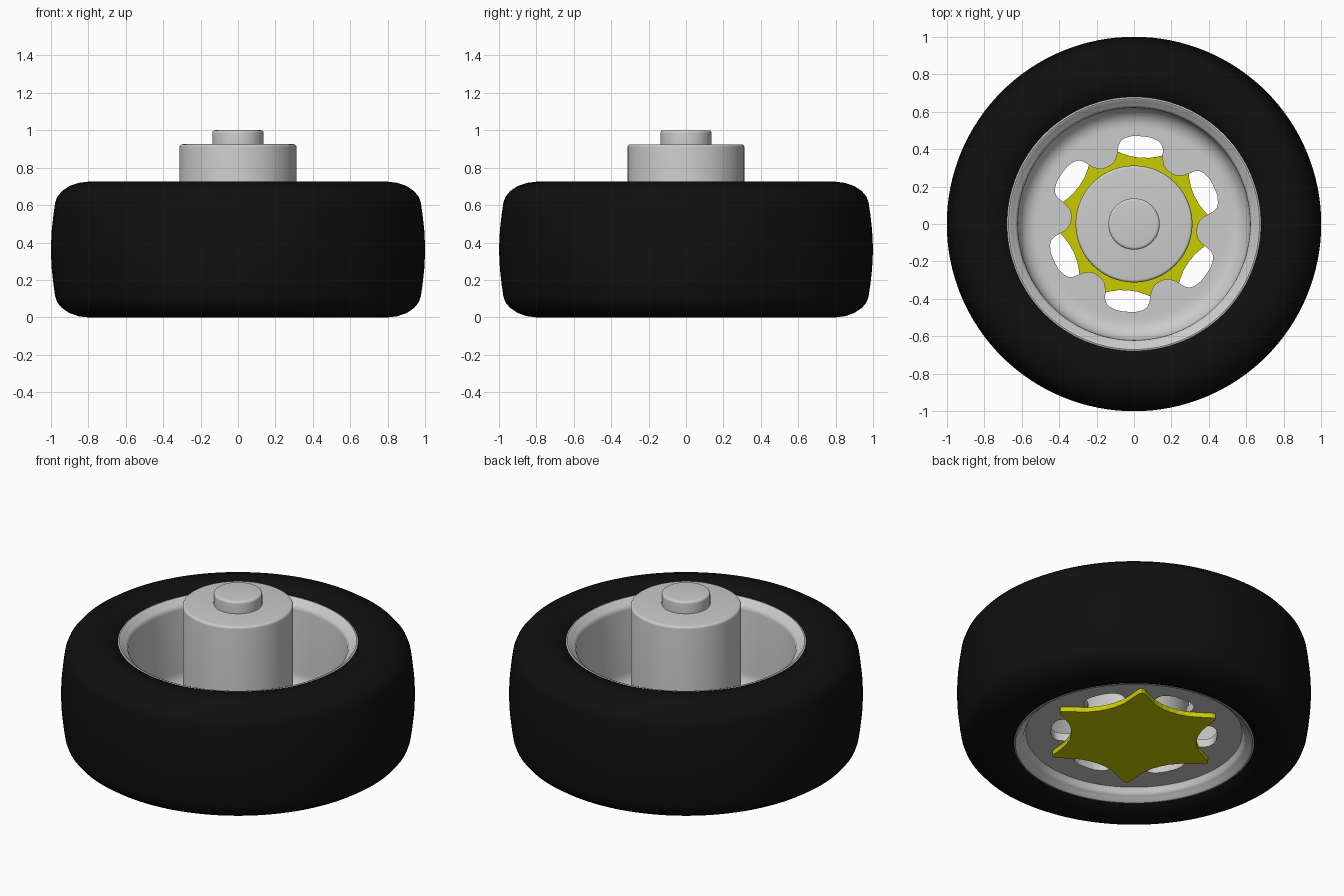
import bpy, bmesh, math

if "Cube" in bpy.data.objects:
    bpy.data.objects.remove(bpy.data.objects["Cube"])


def polar(table):
    """Six-fold mirrored outline: radius against degrees from a window centre."""
    def radius(deg):
        p = abs((deg - 85 + 30) % 60 - 30)
        for (a, ra), (b, rb) in zip(table, table[1:]):
            if p <= b:
                return ra + (rb - ra) * (p - a) / (b - a)
        return table[-1][1]
    return radius


def loft(name, rings, n, loop=False, color=None):
    """Stack rings (radius or outline, z); close as a loop or cap both ends."""
    bm = bmesh.new()
    rows = []
    for r, z in rings:
        row = []
        for i in range(n):
            deg = 360 * i / n
            rr = r(deg) if callable(r) else r
            a = math.radians(deg)
            row.append(bm.verts.new((rr * math.cos(a), rr * math.sin(a), z)))
        rows.append(row)
    pairs = list(zip(rows, rows[1:]))
    if loop:
        pairs.append((rows[-1], rows[0]))
    for a, b in pairs:
        for i in range(n):
            j = (i + 1) % n
            bm.faces.new((a[i], a[j], b[j], b[i]))
    if not loop:
        bm.faces.new(rows[0])
        bm.faces.new(rows[-1])
    bmesh.ops.recalc_face_normals(bm, faces=bm.faces)
    me = bpy.data.meshes.new(name)
    bm.to_mesh(me)
    bm.free()
    ob = bpy.data.objects.new(name, me)
    bpy.context.collection.objects.link(ob)
    if color:
        mat = bpy.data.materials.new(name)
        mat.diffuse_color = color
        mat.use_nodes = True
        mat.node_tree.nodes["Principled BSDF"].inputs["Base Color"].default_value = mat.diffuse_color
        me.materials.append(mat)
    bpy.ops.object.select_all(action='DESELECT')
    ob.select_set(True)
    bpy.context.view_layer.objects.active = ob
    bpy.ops.object.shade_smooth_by_angle(angle=math.radians(35))
    return ob


def rounded_cylinder(name, r, z0, z1, f):
    rings = [(r, z0)]
    for i in range(6):
        a = math.pi / 2 * i / 5
        rings.append((r - f + f * math.cos(a), z1 - f + f * math.sin(a)))
    loft(name, rings, 96)


# Tyre: lower half profile from bead to tread, mirrored to the top
H = 0.725
half = [(0.66, 0.05), (0.68, 0.033), (0.72, 0.012), (0.76, 0.003), (0.80, 0.0),
        (0.85, 0.006), (0.90, 0.023), (0.94, 0.05), (0.965, 0.08),
        (0.976, 0.11), (0.985, 0.17), (0.995, 0.26), (1.0, H / 2)]
tyre = half + [(r, H - z) for r, z in reversed(half[:-1])]
loft("tyre", tyre, 128, loop=True, color=(0.005, 0.005, 0.005, 1))

# Rim: lips, barrel and floor with a six-lobed opening
opening = polar([(0, .47), (6, .47), (11, .462), (14, .45), (16, .43), (17.5, .40),
                 (19, .375), (22, .35), (26, .337), (30, .335)])
lip = [(0.62, 0.085), (0.623, 0.07), (0.635, 0.058), (0.65, 0.05), (0.66, 0.036),
       (0.67, 0.032), (0.68, 0.035), (0.68, 0.06)]
rim = [(opening, 0.10), (0.50, 0.10), (0.61, 0.10)] + lip
rim += [(r, H - z) for r, z in reversed(lip)]
for i in range(9):
    a = math.pi / 2 * i / 8
    rim.append((0.52 + 0.10 * math.cos(a), 0.25 - 0.10 * math.sin(a)))
rim += [(0.50, 0.15), (opening, 0.15)]
loft("rim", rim, 360, loop=True)

# Star-shaped plate closing the underside
star = polar([(0, .355), (8, .362), (14, .38), (18, .398), (22, .43), (25, .46),
              (27, .485), (28.5, .502), (30, .508)])
loft("star_plate", [(star, 0.07), (star, 0.10)], 360, color=(0.6, 0.6, 0.0, 1))

# Motor hub and axle stub
rounded_cylinder("hub", 0.312, 0.10, 0.925, 0.015)
rounded_cylinder("axle", 0.137, 0.92, 1.0, 0.015)
